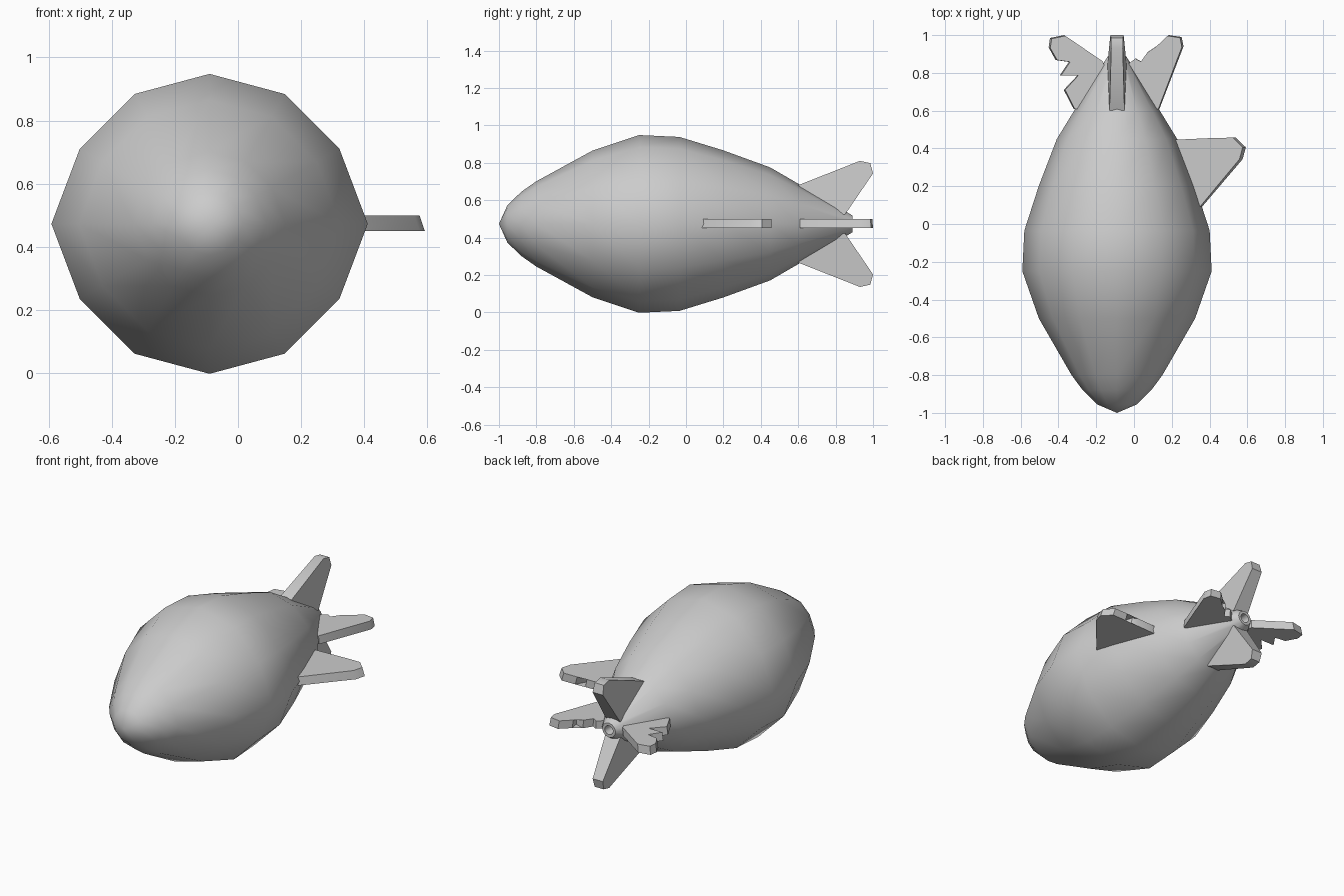
import bpy, bmesh, math

if "Cube" in bpy.data.objects:
    bpy.data.objects.remove(bpy.data.objects["Cube"])

CX, CZ = -0.09, 0.473


def finish(name, bm, angle):
    bmesh.ops.recalc_face_normals(bm, faces=bm.faces)
    me = bpy.data.meshes.new(name)
    bm.to_mesh(me)
    bm.free()
    ob = bpy.data.objects.new(name, me)
    bpy.context.collection.objects.link(ob)
    bpy.ops.object.select_all(action='DESELECT')
    ob.select_set(True)
    bpy.context.view_layer.objects.active = ob
    bpy.ops.object.shade_smooth_by_angle(angle=math.radians(angle))
    return ob


def slab(name, outline, place):
    """Extruded outline; place(a, b, side) gives the 3D point."""
    bm = bmesh.new()
    lo = [bm.verts.new(place(a, b, -1)) for a, b in outline]
    hi = [bm.verts.new(place(a, b, 1)) for a, b in outline]
    n = len(outline)
    caps = [bm.faces.new(lo), bm.faces.new(hi)]
    for i in range(n):
        j = (i + 1) % n
        bm.faces.new((lo[i], lo[j], hi[j], hi[i]))
    bmesh.ops.triangulate(bm, faces=caps)
    return finish(name, bm, 35)


# Hull: 12-sided lathe along y, slightly wider at the sides, recessed tail
profile = [(-0.955, 0.10), (-0.88, 0.172), (-0.80, 0.228), (-0.50, 0.392),
           (-0.25, 0.475), (-0.035, 0.465), (0.20, 0.393), (0.45, 0.302),
           (0.60, 0.215), (0.89, 0.045), (0.89, 0.028), (0.82, 0.022)]
bm = bmesh.new()
rings = []
for y, r in profile:
    ring = []
    for k in range(12):
        t = k * math.tau / 12
        w = 1.055 if k in (3, 9) else 1.0
        ring.append(bm.verts.new((CX + r * w * math.sin(t), y, CZ + r * math.cos(t))))
    rings.append(ring)
for a, b in zip(rings, rings[1:]):
    for k in range(12):
        m = (k + 1) % 12
        bm.faces.new((a[k], a[m], b[m], b[k]))
nose = bm.verts.new((CX, -1.0, CZ))
for k in range(12):
    bm.faces.new((nose, rings[0][(k + 1) % 12], rings[0][k]))
bm.faces.new(rings[-1])
finish("hull", bm, 50)

# Upper and lower tail fins: (y, height from axis), thinner towards the tip
tail = [(0.60, 0.14), (0.60, 0.207), (0.93, 0.337), (0.985, 0.325),
        (1.0, 0.27), (0.85, 0.05), (0.75, 0.05)]
for name, s in (("upper_tail_fin", 1), ("lower_tail_fin", -1)):
    slab(name, tail, lambda y, h, side, s=s: (
        CX + side * (0.054 - 0.07 * h), y, CZ + s * h))


# Damaged side fins: (x, y) outlines, top slightly smaller than the underside
def flat(x, y, side):
    if side < 0:
        return (x, y, 0.45)
    return (CX + (x - CX) * 0.975, y - 0.004 * (y > 0.9), 0.50)


slab("right_tail_fin", [
    (0.06, 0.61), (0.135, 0.61), (0.262, 0.94), (0.252, 0.99), (0.185, 1.0),
    (0.125, 0.945), (0.135, 0.89), (0.075, 0.912), (0.04, 0.86),
    (0.01, 0.876), (-0.025, 0.85), (-0.04, 0.78)], flat)
slab("left_tail_fin", [
    (-0.24, 0.61), (-0.32, 0.61), (-0.372, 0.71), (-0.30, 0.786),
    (-0.394, 0.786), (-0.345, 0.858), (-0.415, 0.868), (-0.452, 0.935),
    (-0.445, 0.985), (-0.37, 1.0), (-0.166, 0.86), (-0.14, 0.78)], flat)
slab("right_wing", [
    (0.30, 0.11), (0.355, 0.085), (0.575, 0.343), (0.592, 0.406),
    (0.54, 0.457), (0.446, 0.456), (0.407, 0.385), (0.39, 0.435),
    (0.358, 0.452), (0.20, 0.445)], flat)
